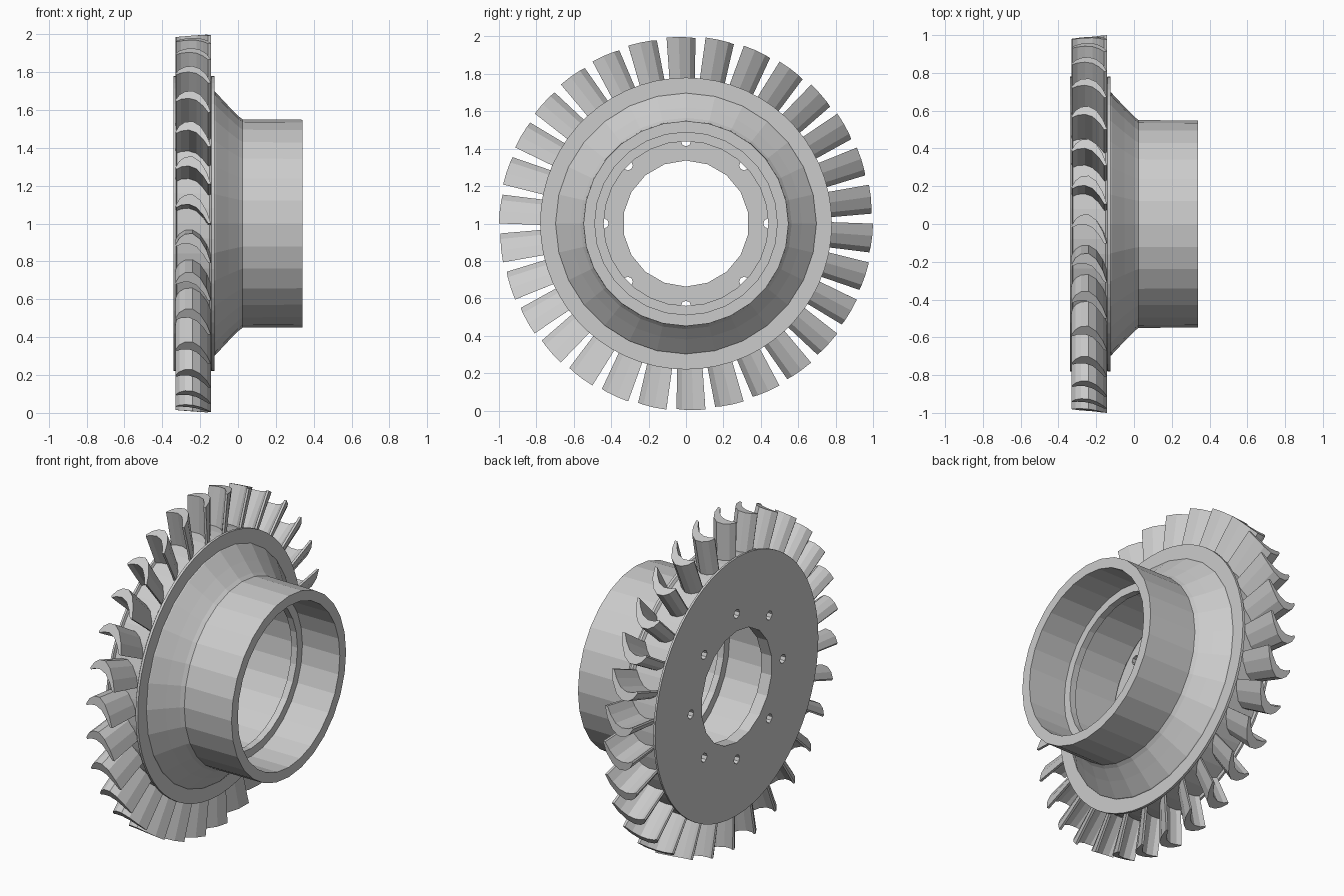
import bpy, bmesh
from math import sin, cos, pi, radians, sqrt

cube = bpy.data.objects.get("Cube")
if cube:
    bpy.data.objects.remove(cube, do_unlink=True)

metal = bpy.data.materials.new("light_grey_metal")
metal.use_nodes = True
GREY = (0.6, 0.6, 0.6, 1)
metal.diffuse_color = GREY
metal.node_tree.nodes["Principled BSDF"].inputs["Base Color"].default_value = GREY


def finish(bm, name):
    bmesh.ops.recalc_face_normals(bm, faces=bm.faces)
    mesh = bpy.data.meshes.new(name)
    bm.to_mesh(mesh)
    bm.free()
    mesh.materials.append(metal)
    obj = bpy.data.objects.new(name, mesh)
    obj.location.z = 1
    bpy.context.collection.objects.link(obj)
    return obj


def lathe(bm, profile, sides):
    """Revolve a closed (x, radius) profile around the x axis."""
    rings = [[bm.verts.new((x, r * sin(2 * pi * i / sides), r * cos(2 * pi * i / sides)))
              for x, r in profile] for i in range(sides)]
    n = len(profile)
    for i in range(sides):
        a, b = rings[i], rings[(i + 1) % sides]
        for j in range(n):
            k = (j + 1) % n
            bm.faces.new((a[j], a[k], b[k], b[j]))


def rod(bm, x0, x1, radius, sides, y=0, z=0):
    """Solid cylinder along x."""
    ends = [[bm.verts.new((x, y + radius * sin(2 * pi * i / sides), z + radius * cos(2 * pi * i / sides)))
             for i in range(sides)] for x in (x0, x1)]
    for e in ends:
        bm.faces.new(e)
    for i in range(sides):
        k = (i + 1) % sides
        bm.faces.new((ends[0][i], ends[0][k], ends[1][k], ends[1][i]))


# Rotor disc with a slightly recessed rim and a hollow chamber
bm = bmesh.new()
lathe(bm, [(-0.34, 0.28), (-0.34, 0.78), (-0.328, 0.78), (-0.322, 0.765), (-0.15, 0.765),
           (-0.14, 0.78), (-0.125, 0.78), (-0.125, 0.5), (-0.27, 0.5), (-0.27, 0.28)], 60)
disc = finish(bm, "rotor_disc")

# Centre bore and bolt holes
bm = bmesh.new()
rod(bm, -0.4, -0.2, 0.337, 18)
for i in range(8):
    a = i * pi / 4
    rod(bm, -0.4, -0.2, 0.027, 8, 0.44 * sin(a), 0.44 * cos(a))
cutter = finish(bm, "hole_cutter")
cutter.hide_render = True
cut = disc.modifiers.new("holes", "BOOLEAN")
cut.operation = "DIFFERENCE"
cut.solver = "EXACT"
cut.object = cutter
bpy.context.view_layer.update()
drilled = bpy.data.meshes.new_from_object(disc.evaluated_get(bpy.context.evaluated_depsgraph_get()))
disc.modifiers.clear()
disc.data = drilled
bpy.data.objects.remove(cutter, do_unlink=True)

# Hub: flared cone, sleeve and inner retaining lip
bm = bmesh.new()
lathe(bm, [(-0.26, 0.51), (-0.13, 0.7), (-0.12, 0.695), (-0.05, 0.62), (0.005, 0.565), (0.025, 0.55),
           (0.34, 0.548), (0.34, 0.488), (0.09, 0.488), (0.09, 0.44), (0.05, 0.44),
           (0.05, 0.488), (-0.26, 0.488)], 28)
finish(bm, "hub_sleeve")

# Curved blades: crescent section as (x, tangent offset)
OUTER = [(-0.33, 0.095), (-0.31, 0.13), (-0.28, 0.152), (-0.24, 0.155),
         (-0.2, 0.125), (-0.165, 0.065), (-0.143, 0.0)]
INNER = [(-0.158, 0.0), (-0.185, 0.045), (-0.22, 0.085), (-0.26, 0.102), (-0.3, 0.098), (-0.325, 0.085)]
SECTION = OUTER + INNER
BLADES = 30
bm = bmesh.new()
for i in range(BLADES):
    a = 2 * pi * i / BLADES - radians(1.5)
    loops = []
    for root, width in ((True, 0.86), (False, 1.0)):
        loop = []
        for x, t in SECTION:
            t = (t - 0.078) * width
            radius = 0.75 if root else 1.0 + (x + 0.143) * 0.08
            h = sqrt(radius ** 2 - t ** 2)
            loop.append(bm.verts.new((x, h * sin(a) + t * cos(a), h * cos(a) - t * sin(a))))
        loops.append(loop)
        bm.faces.new(loop)
    n = len(SECTION)
    for j in range(n):
        k = (j + 1) % n
        bm.faces.new((loops[0][j], loops[0][k], loops[1][k], loops[1][j]))
finish(bm, "turbine_blades")
